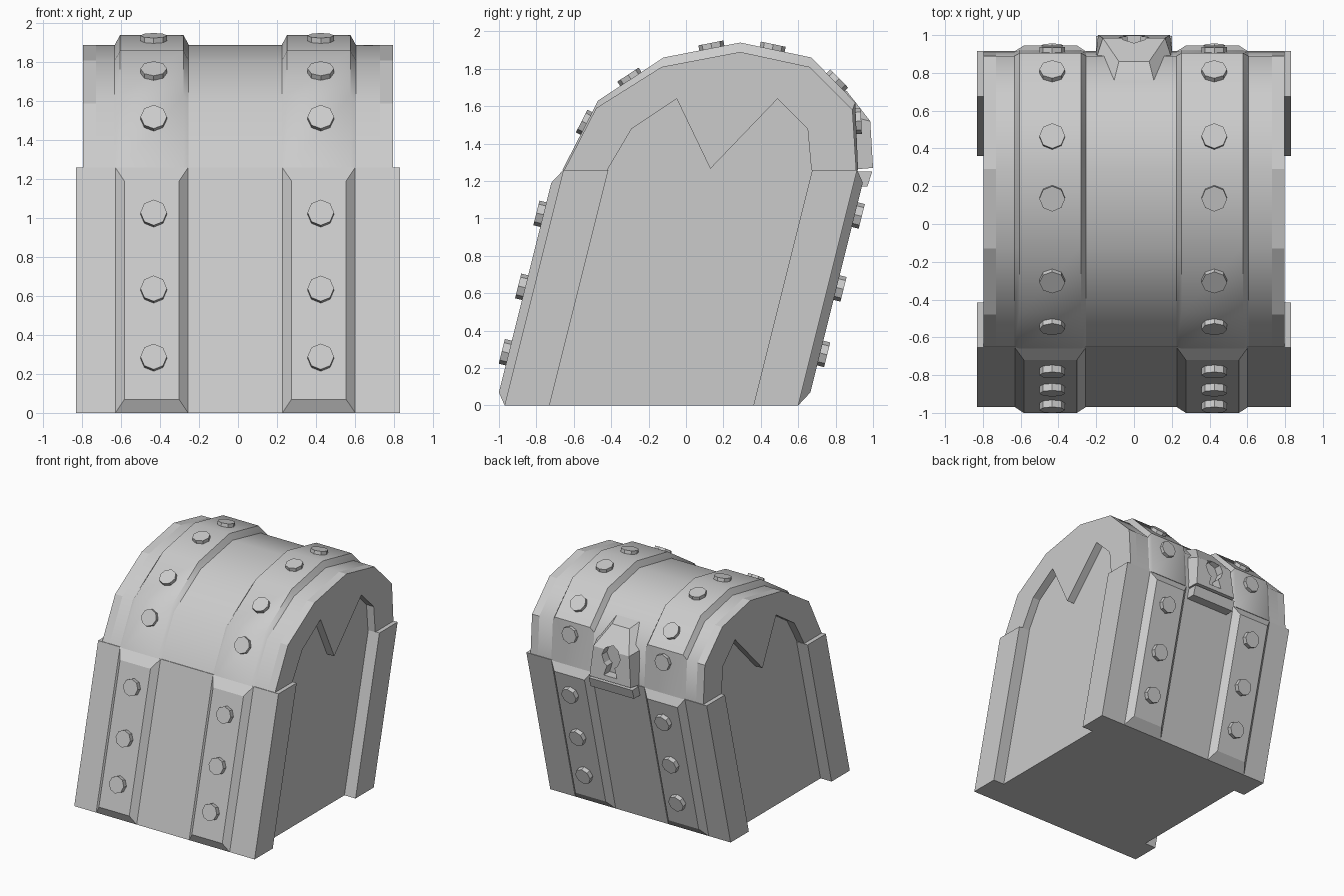
import bpy, bmesh, math
from mathutils import Vector

cube = bpy.data.objects.get("Cube")
if cube:
    bpy.data.objects.remove(cube, do_unlink=True)

grey = bpy.data.materials.new("plain_grey")
grey.use_nodes = True
GREY = (0.6, 0.6, 0.6, 1)
grey.diffuse_color = GREY
grey.node_tree.nodes["Principled BSDF"].inputs["Base Color"].default_value = GREY


def loft(name, loops, caps=True, ring=False):
    """Bridge matching loops of points; cap the ends, or join last to first."""
    bm = bmesh.new()
    rows = [[bm.verts.new(p) for p in loop] for loop in loops]
    n = len(rows[0])
    pairs = list(zip(rows, rows[1:]))
    if ring:
        pairs.append((rows[-1], rows[0]))
    for a, b in pairs:
        for i in range(n - 1 if ring else n):
            j = (i + 1) % n
            bm.faces.new((a[i], a[j], b[j], b[i]))
    if ring:
        bm.faces.new([r[0] for r in rows])
        bm.faces.new([r[-1] for r in rows])
    elif caps:
        bm.faces.new(rows[0])
        bm.faces.new(rows[-1])
    bmesh.ops.recalc_face_normals(bm, faces=bm.faces)
    mesh = bpy.data.meshes.new(name)
    bm.to_mesh(mesh)
    bm.free()
    mesh.materials.append(grey)
    obj = bpy.data.objects.new(name, mesh)
    bpy.context.collection.objects.link(obj)
    return obj


def prism(name, profile, x0, x1):
    """Extrude a (y, z) profile along x."""
    return loft(name, [[(x, y, z) for y, z in profile] for x in (x0, x1)])


def select(obj):
    bpy.ops.object.select_all(action="DESELECT")
    obj.select_set(True)
    bpy.context.view_layer.objects.active = obj


def smooth(obj, degrees):
    select(obj)
    bpy.ops.object.shade_smooth_by_angle(angle=math.radians(degrees))


def bolt(name, pos, normal, height):
    """Eight-sided stud standing on a surface."""
    bpy.ops.mesh.primitive_cylinder_add(vertices=8, radius=0.068, depth=height * 2, location=pos)
    obj = bpy.context.object
    obj.name = name
    obj.rotation_euler = Vector(normal).to_track_quat("Z", "Y").to_euler()
    obj.data.materials.append(grey)


SEAM = 1.26                       # height where lid meets base
FRONT, BACK, LEAN = -0.97, 0.60, 0.315
OUT, IN, POST = 0.832, 0.73, 0.24
STRAPS = {"right": -0.443, "left": 0.415}

# leaning base with corner posts around recessed sides
half = [(OUT, FRONT), (OUT, FRONT + POST), (IN, FRONT + POST),
        (IN, BACK - POST), (OUT, BACK - POST), (OUT, BACK)]
plan = half + [(-x, y) for x, y in reversed(half)]
loft("base", [[(x, y + s, z) for x, y in plan] for s, z in ((0, 0), (LEAN, SEAM))])

# domed lid core
dome = [(-0.65, SEAM), (-0.48, 1.59), (-0.13, 1.81), (0.29, 1.89),
        (0.66, 1.81), (0.89, 1.58), (0.91, SEAM)]
smooth(prism("lid", dome, -IN, IN), 50)

# lid end frames with a pointed tooth over the recess
inner = [(0.67, SEAM), (0.65, 1.48), (0.49, 1.64), (0.13, SEAM + 0.005),
         (-0.05, 1.64), (-0.29, 1.48), (-0.42, SEAM)]
for side, s in (("left", 1), ("right", -1)):
    prism(side + "_lid_frame", dome + inner, s * IN, s * 0.797)

# straps and studs
raised = [(-0.66, SEAM), (-0.47, 1.63), (-0.12, 1.86), (0.29, 1.94),
          (0.67, 1.86), (0.905, 1.62), (0.92, SEAM)]
stud_places = (0.67, 0.5, 0.63, 0.45, 0.55, 0.28)
for side, cx in STRAPS.items():
    columns = ((-0.19, dome), (-0.163, raised), (0.163, raised), (0.19, dome))
    strap = loft(side + "_lid_strap",
                 [[(cx + dx, y, z) for y, z in prof] for dx, prof in columns], ring=True)
    smooth(strap, 42)
    sx = cx + 0.01
    for i, t in enumerate(stud_places):
        a, b = Vector((0, *raised[i])), Vector((0, *raised[i + 1]))
        d = b - a
        pos = a.lerp(b, t)
        pos.x = sx
        bolt(f"{side}_lid_stud_{i + 1}", pos, (0, -d.z, d.y), 0.028)

    for face, y0, s in (("front", FRONT, -1), ("back", BACK, 1)):
        def rect(w, z0, z1, lift):
            return [(cx + dx, y0 + LEAN * z / SEAM + s * lift, z)
                    for dx, z in ((-w, z0), (w, z0), (w, z1), (-w, z1))]
        loft(f"{side}_{face}_base_strap",
             [rect(0.187, 0, SEAM, 0), rect(0.14, 0.07, 1.19, 0.048)])
        for k, z in enumerate((0.28, 0.63, 1.02)):
            y = y0 + LEAN * z / SEAM + s * 0.048
            bolt(f"{side}_{face}_base_stud_{k + 1}", (sx, y, z),
                 (0, s * SEAM, -s * LEAN), 0.038)

# lock plate bending over the back of the lid
def section(w, wi, back, front):
    return [(-w, *back), (w, *back), (wi, *front), (-wi, *front)]


lock = loft("lock_plate", [
    section(0.205, 0.19, (0.88, SEAM), (1.0, SEAM + 0.01)),
    section(0.205, 0.165, (0.86, 1.55), (0.985, 1.52)),
    section(0.105, 0.08, (0.76, 1.71), (0.86, 1.68))])

# keyhole cut into the lock plate
head = [(0.085 * math.sin(a), 1.47 + 0.085 * math.cos(a))
        for a in (math.radians(d) for d in range(-135, 136, 45))]
keyhole = head + [(0.035, 1.39), (0.06, 1.31), (-0.06, 1.31), (-0.035, 1.39)]
cutter = loft("keyhole_cutter", [[(x, y, z) for x, z in keyhole] for y in (0.92, 1.1)])
cutter.hide_render = True
cut = lock.modifiers.new("keyhole", "BOOLEAN")
cut.operation = "DIFFERENCE"
cut.solver = "EXACT"
cut.object = cutter
select(lock)
bpy.ops.object.modifier_apply(modifier=cut.name)
bpy.data.objects.remove(cutter, do_unlink=True)

# catch on the base below the lock
prism("lock_catch", [(0.86, 1.25), (0.995, 1.25), (0.97, 1.17), (0.84, 1.17)], -0.2, 0.2)
